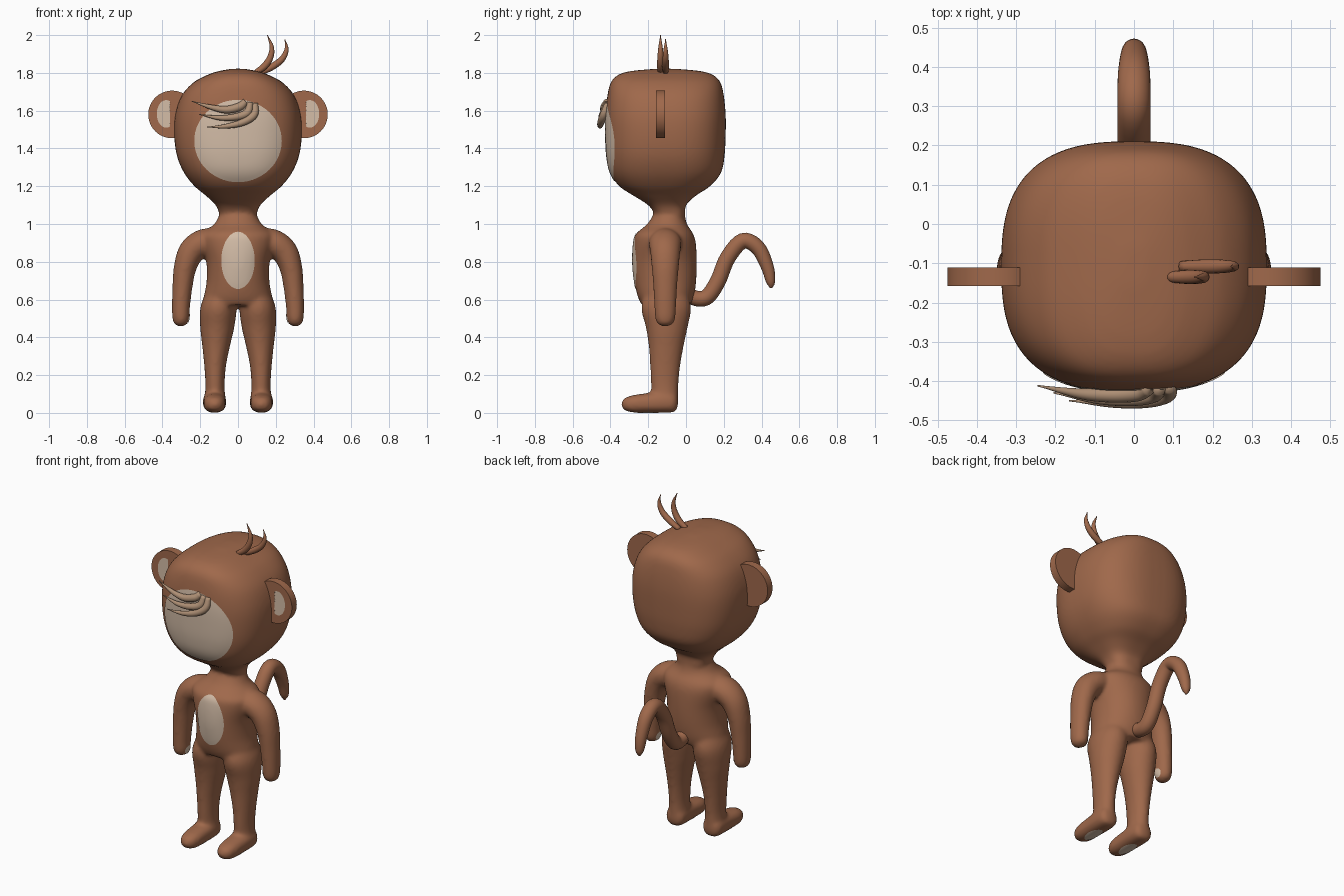
import bpy, bmesh, math
from mathutils import Vector, Matrix
from mathutils.bvhtree import BVHTree

cube = bpy.data.objects.get("Cube")
if cube:
    bpy.data.objects.remove(cube)

X, Y, Z = Vector((1, 0, 0)), Vector((0, 1, 0)), Vector((0, 0, 1))


def material(name, rgb):
    m = bpy.data.materials.new(name)
    m.use_nodes = True
    m.diffuse_color = (*rgb, 1)
    m.node_tree.nodes["Principled BSDF"].inputs["Base Color"].default_value = (*rgb, 1)
    return m


fur = material("brown fur", (0.35, 0.14, 0.07))
skin = material("pale skin", (0.66, 0.51, 0.39))
fringe_tan = material("tan fringe", (0.43, 0.28, 0.18))


def finish(name, mesh, mat, sharp=False):
    """Link a mesh as a smooth-shaded object."""
    obj = bpy.data.objects.new(name, mesh)
    bpy.context.collection.objects.link(obj)
    mesh.materials.clear()
    mesh.materials.append(mat)
    for p in mesh.polygons:
        p.use_smooth = True
    if sharp:
        bpy.ops.object.select_all(action='DESELECT')
        obj.select_set(True)
        bpy.context.view_layer.objects.active = obj
        bpy.ops.object.shade_smooth_by_angle(angle=math.radians(40))
    return obj


def to_mesh(bm, name):
    bmesh.ops.recalc_face_normals(bm, faces=bm.faces)
    mesh = bpy.data.meshes.new(name)
    bm.to_mesh(mesh)
    bm.free()
    return mesh


def spline(rows, steps=5):
    """Catmull-Rom interpolation of every column."""
    rows = [Vector(r) for r in rows]
    ext = [rows[0] * 2 - rows[1]] + rows + [rows[-1] * 2 - rows[-2]]
    out = []
    for a, b, c, d in zip(ext, ext[1:], ext[2:], ext[3:]):
        for k in range(steps):
            t = k / steps
            out.append((b * 2 + (c - a) * t + (a * 2 - b * 5 + c * 4 - d) * t * t
                        + (b * 3 - a - c * 3 + d) * t ** 3) / 2)
    return out + [rows[-1]]


def tube(bm, rows, side, up=None, power=2, sides=32):
    """Loft superellipse rings through rows of x, y, z, side radius, up radius."""
    pts = spline(rows)
    rings = []
    for i, p in enumerate(pts):
        c = Vector(p[:3])
        tangent = Vector(pts[min(i + 1, len(pts) - 1)][:3]) - Vector(pts[max(i - 1, 0)][:3])
        v = up or tangent.cross(side).normalized()
        ring = []
        for k in range(sides):
            a = math.tau * k / sides
            co, si = math.cos(a), math.sin(a)
            s = math.copysign(abs(co) ** (2 / power), co) * max(p[3], .002)
            h = math.copysign(abs(si) ** (2 / power), si) * max(p[4], .002)
            ring.append(bm.verts.new(c + side * s + v * h))
        rings.append(ring)
    for r, q in zip(rings, rings[1:]):
        for k in range(sides):
            j = (k + 1) % sides
            bm.faces.new((r[k], r[j], q[j], q[k]))
    bm.faces.new(rings[0])
    bm.faces.new(rings[-1])


def patch(name, tree, start, ray, u, v, cut=-1):
    """Thin oval plate laid on a surface; u and v are its half axes."""
    bm = bmesh.new()
    rings, n = 14, 56
    grid = []
    for r in range(rings + 1):
        ring = []
        for k in range(n):
            a = math.tau * k / n
            s = max(math.cos(a) * (r + .01) / rings, cut)
            o = start + u * s + v * math.sin(a) * (r + .01) / rings
            hit, normal, _, _ = tree.ray_cast(o, ray)
            ring.append(bm.verts.new(hit + normal * .003 if hit else o + ray * .1))
        grid.append(ring)
    for a, b in zip(grid, grid[1:]):
        for k in range(n):
            j = (k + 1) % n
            bm.faces.new((a[k], a[j], b[j], b[k]))
    bm.faces.new(grid[0])
    bmesh.ops.recalc_face_normals(bm, faces=bm.faces)
    if sum((f.normal.dot(ray) for f in bm.faces)) > 0:
        bmesh.ops.reverse_faces(bm, faces=bm.faces)
    mesh = bpy.data.meshes.new(name)
    bm.to_mesh(mesh)
    bm.free()
    return finish(name, mesh, skin)


# Body: head, torso, arms, legs and feet fused into one soft skin
bm = bmesh.new()
head = [(1.0, -.085, .09, .075), (1.05, -.085, .098, .08), (1.1, -.1, .118, .1),
        (1.15, -.113, .17, .165), (1.2, -.113, .23, .24), (1.27, -.108, .285, .293),
        (1.36, -.108, .323, .312), (1.47, -.108, .338, .318), (1.58, -.108, .332, .318),
        (1.68, -.108, .298, .308), (1.75, -.108, .235, .29), (1.79, -.108, .16, .25),
        (1.81, -.108, .1, .18), (1.822, -.108, .03, .05)]
tube(bm, [(0, y, z, rx, ry) for z, y, rx, ry in head], X, Y, 2.7, 64)
torso = [(1.07, -.085, .09, .075), (1.0, -.1, .125, .105), (.95, -.113, .19, .15),
         (.9, -.113, .195, .165), (.8, -.113, .168, .17), (.7, -.11, .166, .164),
         (.62, -.107, .18, .15), (.57, -.105, .188, .13)]
tube(bm, [(0, y, z, rx, ry) for z, y, rx, ry in torso], X, Y, 2.1, 48)
for s in (1, -1):
    tube(bm, [(s * .1, -.11, .93, .05, .05), (s * .18, -.11, .905, .085, .07),
              (s * .245, -.11, .855, .08, .07), (s * .28, -.11, .77, .072, .06),
              (s * .295, -.11, .66, .063, .053), (s * .302, -.11, .56, .058, .048),
              (s * .303, -.11, .5, .053, .045), (s * .303, -.11, .47, .04, .034),
              (s * .303, -.11, .457, .012, .01)], Y)
    tube(bm, [(s * .09, -.105, .66, .07, .1), (s * .103, -.105, .56, .096, .132),
              (s * .11, -.102, .45, .09, .11), (s * .116, -.105, .35, .073, .092),
              (s * .121, -.11, .25, .058, .08), (s * .122, -.113, .15, .051, .073),
              (s * .122, -.11, .06, .055, .068), (s * .122, -.11, .015, .045, .055)], X, Y)
    tube(bm, [(s * .124, -.342, .045, .012, .012), (s * .124, -.325, .046, .038, .032),
              (s * .124, -.28, .048, .056, .046), (s * .124, -.2, .053, .06, .052),
              (s * .124, -.11, .058, .062, .057), (s * .124, -.06, .055, .052, .05),
              (s * .124, -.042, .055, .02, .02)], X, Z, 2.4)
rough = bpy.data.objects.new("body_rough", to_mesh(bm, "body_rough"))
bpy.context.collection.objects.link(rough)
remesh = rough.modifiers.new("fuse", 'REMESH')
remesh.mode = 'VOXEL'
remesh.voxel_size = .01
smooth = rough.modifiers.new("soften", 'SMOOTH')
smooth.factor = .5
smooth.iterations = 12
graph = bpy.context.evaluated_depsgraph_get()
body_mesh = bpy.data.meshes.new_from_object(rough.evaluated_get(graph))
bpy.data.objects.remove(rough)
body = finish("body", body_mesh, fur)


def tree_of(mesh):
    return BVHTree.FromPolygons([v.co for v in mesh.vertices],
                                [tuple(p.vertices) for p in mesh.polygons])


# Pale patches on face, belly, palms and soles
skin_tree = tree_of(body_mesh)
patch("face_patch", skin_tree, Vector((0, -1, 1.44)), Y, X * .23, Z * .217)
patch("belly_patch", skin_tree, Vector((0, -1, .807)), Y, X * .087, Z * .15)
for s, label in ((1, "left"), (-1, "right")):
    patch(label + "_palm", skin_tree, Vector((s * .23, -.11, .5)), X * s, Y * .025, Z * .025)
    patch(label + "_sole", skin_tree, Vector((s * .124, -.2, -.1)), Z, X * .032, Y * .07)

    # Flat round ear with its inner edge trimmed inside the head
    bm = bmesh.new()
    bmesh.ops.create_cone(bm, cap_ends=True, segments=64, radius1=.126, radius2=.126, depth=.047,
                          matrix=Matrix.Translation((s * .349, -.134, 1.58))
                          @ Matrix.Rotation(math.pi / 2, 4, 'X'))
    for v in bm.verts:
        v.co.x = s * max(s * v.co.x, .29)
    bmesh.ops.remove_doubles(bm, verts=bm.verts, dist=.0001)
    ear = finish(label + "_ear", to_mesh(bm, "ear"), fur, sharp=True)
    patch(label + "_inner_ear", tree_of(ear.data), Vector((s * .38, -1, 1.583)), Y,
          X * s * .05, Z * .073, cut=-.4)

# Tail
bm = bmesh.new()
tube(bm, [(0, .0, .63, .04, .04), (0, .06, .605, .041, .041), (0, .115, .617, .042, .042),
          (0, .17, .7, .042, .042), (0, .22, .82, .042, .042), (0, .3, .91, .042, .042),
          (0, .38, .875, .041, .04), (0, .43, .775, .034, .034), (0, .448, .695, .025, .024),
          (0, .45, .66, .006, .006)], X)
finish("tail", to_mesh(bm, "tail"), fur)


def strand(name, points, thick, mat):
    """Hair strand that tapers to a point at its last point."""
    bm = bmesh.new()
    taper = (.75, 1, .9, .6, .05)
    tube(bm, [(*p, thick * t, thick * t) for p, t in zip(points, taper)], Y, sides=16)
    finish(name, to_mesh(bm, name), mat)


# Two tufts on the crown
strand("tuft_front", [(.09, -.135, 1.8), (.14, -.135, 1.835), (.172, -.135, 1.885),
                      (.178, -.135, 1.94), (.155, -.135, 2.0)], .018, fur)
strand("tuft_back", [(.12, -.108, 1.8), (.185, -.108, 1.835), (.235, -.108, 1.875),
                     (.257, -.108, 1.925), (.248, -.108, 1.978)], .018, fur)

# Swept fringe strands on the forehead
strand("fringe_low", [(.09, -.415, 1.64), (.085, -.435, 1.58), (.03, -.45, 1.54),
                      (-.06, -.455, 1.518), (-.165, -.45, 1.513)], .021, fringe_tan)
strand("fringe_middle", [(.065, -.42, 1.645), (.05, -.435, 1.59), (-.01, -.445, 1.567),
                         (-.1, -.445, 1.562), (-.205, -.43, 1.58)], .021, fringe_tan)
strand("fringe_high", [(.04, -.42, 1.65), (.01, -.43, 1.622), (-.06, -.435, 1.605),
                       (-.14, -.432, 1.618), (-.245, -.412, 1.65)], .022, fringe_tan)
